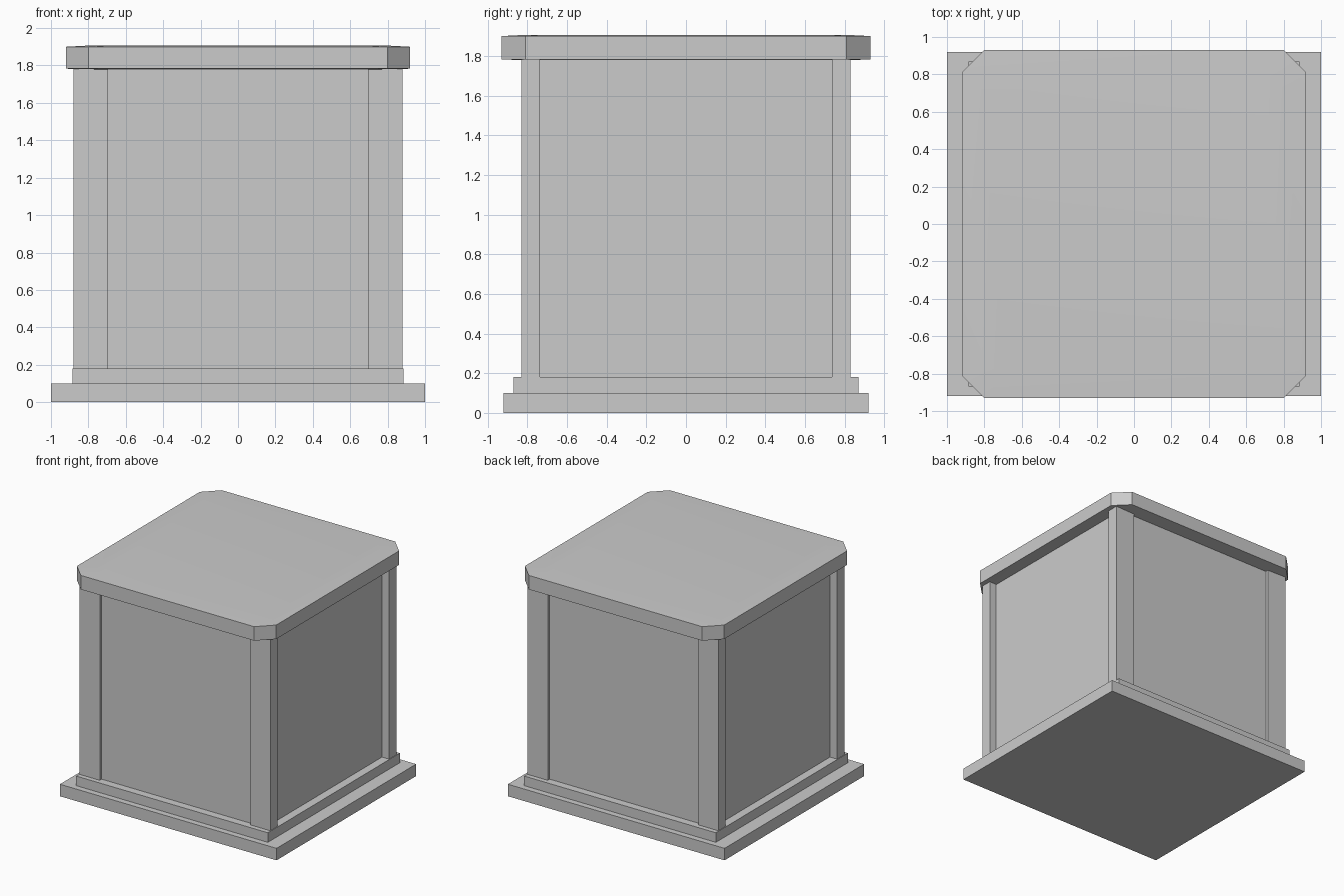
import bpy, bmesh, math

if "Cube" in bpy.data.objects:
    bpy.data.objects.remove(bpy.data.objects["Cube"], do_unlink=True)

grey = bpy.data.materials.new("plain_grey")
grey.use_nodes = True
colour = (0.6, 0.6, 0.6, 1)
grey.diffuse_color = colour
grey.node_tree.nodes["Principled BSDF"].inputs["Base Color"].default_value = colour


def add_object(name, bm):
    bmesh.ops.recalc_face_normals(bm, faces=bm.faces)
    mesh = bpy.data.meshes.new(name)
    bm.to_mesh(mesh)
    bm.free()
    mesh.materials.append(grey)
    obj = bpy.data.objects.new(name, mesh)
    bpy.context.collection.objects.link(obj)
    return obj


def box(name, low, high):
    bm = bmesh.new()
    bmesh.ops.create_cube(bm, size=1)
    for v in bm.verts:
        v.co = [h if c > 0 else l for c, l, h in zip(v.co, low, high)]
    return add_object(name, bm)


def slab(name, x, y, bottom, top):
    return box(name, (-x, -y, bottom), (x, y, top))


# Stepped base and recessed body
slab("base_slab", 1.0, 0.92, 0, 0.1)
slab("plinth", 0.885, 0.87, 0.1, 0.18)
slab("body_panels", 0.815, 0.805, 0.18, 1.785)

# Corner posts
for side, sx in (("left", 1), ("right", -1)):
    for end, sy in (("front", -1), ("back", 1)):
        xs = sorted((sx * 0.695, sx * 0.88))
        ys = sorted((sy * 0.735, sy * 0.83))
        box(f"{end}_{side}_post", (xs[0], ys[0], 0.18), (xs[1], ys[1], 1.785))

# Cap with cut corners and very slightly crowned top and underside
bm = bmesh.new()
quarter = [(0.92, 0.81), (0.8, 0.93)]
outline = []
for sx, sy in ((1, 1), (-1, 1), (-1, -1), (1, -1)):
    points = quarter if sx == sy else quarter[::-1]
    outline += [(sx * x, sy * y) for x, y in points]
rings = [[bm.verts.new((x * s, y * s, z)) for x, y in outline]
         for s, z in ((0.88, 1.778), (1, 1.783), (1, 1.9), (0.88, 1.906))]
for a, b in zip(rings, rings[1:]):
    for i in range(len(a)):
        j = (i + 1) % len(a)
        bm.faces.new((a[i], a[j], b[j], b[i]))
bm.faces.new(rings[0])
bm.faces.new(rings[-1])
cap = add_object("cap", bm)
bpy.ops.object.select_all(action="DESELECT")
cap.select_set(True)
bpy.context.view_layer.objects.active = cap
bpy.ops.object.shade_smooth_by_angle(angle=math.radians(30))
